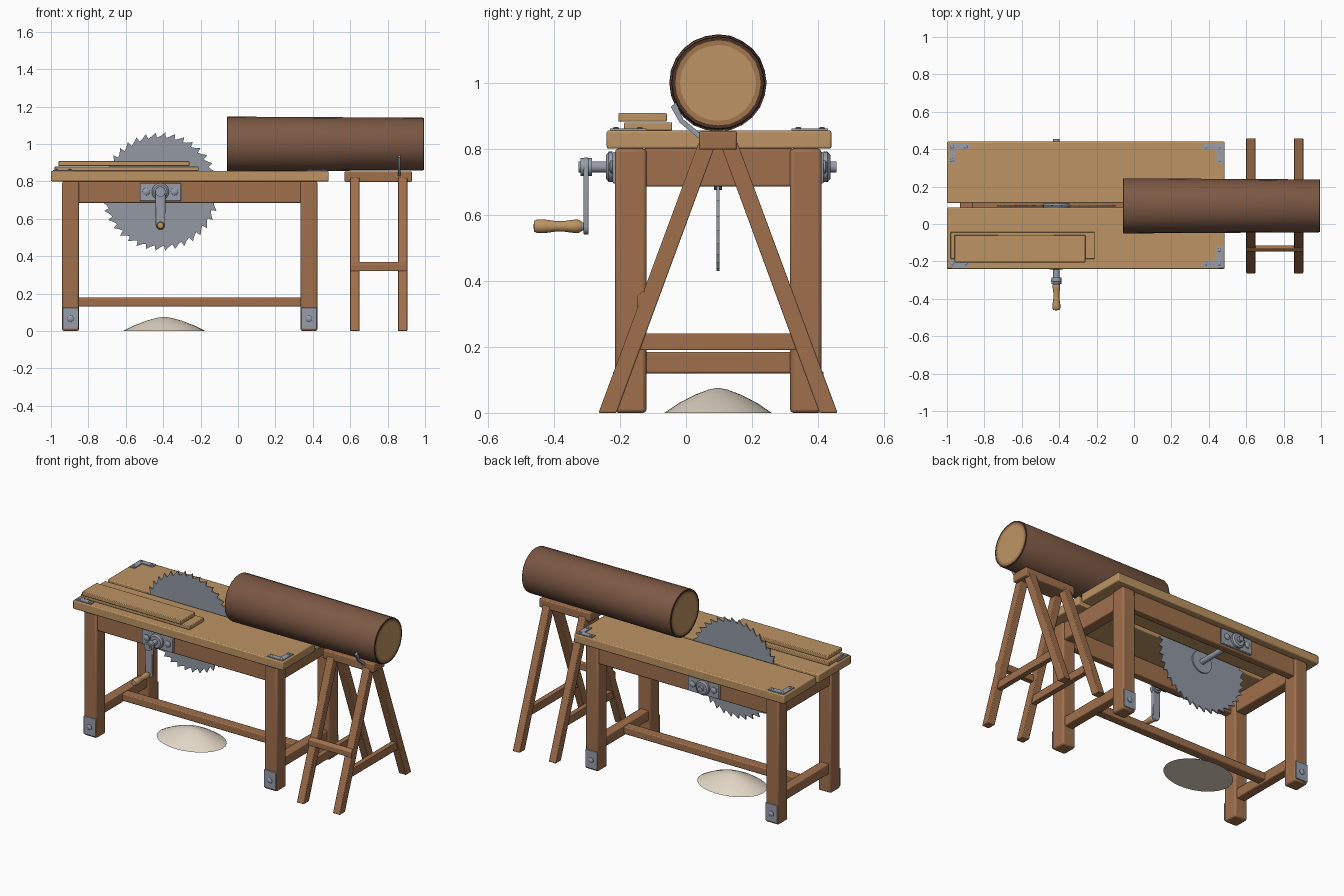
import bpy, bmesh, math, random
from mathutils import Matrix

cube = bpy.data.objects.get("Cube")
if cube:
    bpy.data.objects.remove(cube, do_unlink=True)
random.seed(4)
MID = 0.097          # centre line of the bench in y
BLADE_X, BLADE_Z = -0.415, 0.745
parts = []


def material(name, rgb):
    lin = [((c / 255 + 0.055) / 1.055) ** 2.4 for c in rgb] + [1]
    m = bpy.data.materials.new(name)
    m.use_nodes = True
    m.diffuse_color = lin
    m.node_tree.nodes["Principled BSDF"].inputs["Base Color"].default_value = lin
    return m


FRAME = material("frame wood", (160, 112, 77))
BOARD = material("board wood", (190, 148, 99))
BARK = material("bark", (124, 88, 68))
RIM = material("bark rim", (72, 50, 40))
SAP = material("sapwood", (164, 118, 76))
STEEL = material("steel", (152, 158, 170))
BLADE = material("blade steel", (146, 153, 164))
DUST = material("sawdust", (226, 215, 198))


def finish(name, bm, mats, bevel=0):
    bmesh.ops.remove_doubles(bm, verts=bm.verts, dist=1e-5)
    bmesh.ops.recalc_face_normals(bm, faces=bm.faces)
    me = bpy.data.meshes.new(name)
    bm.to_mesh(me)
    bm.free()
    for m in mats:
        me.materials.append(m)
    ob = bpy.data.objects.new(name, me)
    bpy.context.collection.objects.link(ob)
    if bevel:
        mod = ob.modifiers.new("soft edges", "BEVEL")
        mod.width, mod.segments = bevel, 2
    parts.append(ob)
    return ob


def place(axis, u, v, t):
    return {"x": (t, u, v), "y": (u, t, v), "z": (u, v, t)}[axis]


def box(name, x, y, z, mat, bevel=0.006):
    """Box from three (low, high) ranges."""
    bm = bmesh.new()
    bmesh.ops.create_cube(bm, size=1)
    for v in bm.verts:
        v.co = [(r[0] + r[1]) / 2 + c * (r[1] - r[0]) for r, c in zip((x, y, z), v.co)]
    return finish(name, bm, [mat], bevel)


def prism(name, pts, axis, lo, hi, mat, bevel=0):
    """Outline extruded along an axis."""
    bm = bmesh.new()
    a = [bm.verts.new(place(axis, u, v, lo)) for u, v in pts]
    b = [bm.verts.new(place(axis, u, v, hi)) for u, v in pts]
    bm.faces.new(a)
    bm.faces.new(b)
    for i in range(len(a)):
        j = (i + 1) % len(a)
        bm.faces.new((a[i], a[j], b[j], b[i]))
    return finish(name, bm, [mat], bevel)


def lathe(name, profile, axis, centre, mats, seg=24, rule=None, wobble=0, stretch=1):
    """Profile of (radius, position) spun round an axis through centre."""
    bm = bmesh.new()
    scale = [1 + random.uniform(-wobble, wobble) for _ in range(seg)]
    rings = []
    for r, t in profile:
        rings.append([bm.verts.new(place(axis,
                      centre[0] + r * scale[i] * stretch * math.cos(math.tau * i / seg),
                      centre[1] + r * scale[i] * math.sin(math.tau * i / seg), t))
                      for i in range(seg)])
    for k in range(len(rings) - 1):
        for i in range(seg):
            j = (i + 1) % seg
            f = bm.faces.new((rings[k][i], rings[k][j], rings[k + 1][j], rings[k + 1][i]))
            if rule:
                f.material_index = rule(k)
    bmesh.ops.dissolve_degenerate(bm, edges=bm.edges, dist=1e-5)
    return finish(name, bm, mats)


def rod(name, r, axis, centre, lo, hi, mat, seg=24):
    return lathe(name, [(0, lo), (r, lo), (r, hi), (0, hi)], axis, centre, [mat], seg)


def stud(name, axis, centre, base, out, r=0.014):
    """Domed bolt head pointing along out."""
    h = r * 0.6 * out
    lathe(name, [(r, base), (r, base + h * 0.4), (r * 0.6, base + h * 0.9), (0, base + h)],
          axis, centre, [STEEL], 12)


# Bench top: two boards with the saw slot between
box("bench_top_front", (-1, 0.485), (-0.24, 0.088), (0.80, 0.855), BOARD)
box("bench_top_back", (-1, 0.485), (0.112, 0.44), (0.80, 0.855), BOARD)

# Bench legs, end rails and steel feet
for sx, x in (("left", (0.335, 0.425)), ("right", (-0.94, -0.85))):
    mx = sum(x) / 2
    for sy, y, out in (("front", (-0.215, -0.12), -1), ("back", (0.315, 0.41), 1)):
        tag = f"{sy}_{sx}"
        box(f"bench_leg_{tag}", x, y, (0, 0.80), FRAME, 0.01)
        face = y[0] if out < 0 else y[1]
        box(f"foot_plate_{tag}", (x[0] + 0.003, x[1] - 0.003),
            sorted((face - 0.002 * out, face + 0.006 * out)), (0.012, 0.125), STEEL, 0.002)
        stud(f"foot_bolt_{tag}", "y", (mx, 0.065), face + 0.006 * out, out, 0.017)
    box(f"end_apron_{sx}", (mx - 0.035, mx + 0.035), (-0.13, 0.325), (0.685, 0.80), FRAME)
    box(f"end_stretcher_{sx}", (mx - 0.03, mx + 0.03), (-0.13, 0.325), (0.12, 0.185), FRAME)
box("long_stretcher", (-0.87, 0.355), (MID - 0.03, MID + 0.03), (0.13, 0.178), FRAME)

# Long aprons with bearing plates
for side, y, out in (("front", (-0.205, -0.155), -1), ("back", (0.35, 0.40), 1)):
    box(f"long_apron_{side}", (-0.86, 0.345), y, (0.685, 0.80), FRAME)
    face = y[0] if out < 0 else y[1]
    plate = face + 0.017 * out
    box(f"bearing_plate_{side}", (BLADE_X - 0.11, BLADE_X + 0.11),
        sorted((face, plate)), (0.695, 0.79), STEEL, 0.004)
    for dx in (-0.075, 0.075):
        stud(f"bearing_bolt_{side}", "y", (BLADE_X + dx, BLADE_Z), plate, out, 0.02)
    lathe(f"bearing_hub_{side}", [(0.046, plate), (0.046, plate + 0.012 * out),
          (0.036, plate + 0.02 * out), (0, plate + 0.02 * out)], "y",
          (BLADE_X, BLADE_Z), [STEEL])

# Corner brackets on the bench top, each an L with rivets
for cx, dx in ((-0.99, 1), (0.475, -1)):
    for cy, dy in ((-0.23, 1), (0.43, -1)):
        L = [(0, 0), (0.11, 0), (0.11, 0.035), (0.035, 0.035), (0.035, 0.11), (0, 0.11)]
        prism("corner_bracket", [(cx + dx * u, cy + dy * v) for u, v in L],
              "z", 0.852, 0.861, STEEL)
        for u, v in ((0.018, 0.018), (0.09, 0.018), (0.018, 0.09)):
            stud("bracket_rivet", "z", (cx + dx * u, cy + dy * v), 0.861, 1, 0.009)

# Saw blade with raked teeth, axle and flange
TEETH = 38
outline = []
for i in range(TEETH):
    for part, r in ((0, 0.317), (0.12, 0.289), (0.5, 0.297)):
        a = -math.tau * (i + part) / TEETH
        outline.append((BLADE_X + r * math.cos(a), BLADE_Z + r * math.sin(a)))
prism("saw_blade", outline, "y", MID - 0.004, MID + 0.004, BLADE)
rod("blade_flange", 0.07, "y", (BLADE_X, BLADE_Z), MID - 0.012, MID + 0.012, STEEL, 32)
rod("axle", 0.017, "y", (BLADE_X, BLADE_Z), -0.325, 0.455, STEEL)

# Crank with turned wooden handle
GRIP_Z = 0.565
arc = [math.pi * i / 10 for i in range(11)]
arm = [(BLADE_X + 0.028 * math.cos(a), BLADE_Z + 0.028 * math.sin(a)) for a in arc]
arm += [(BLADE_X - 0.025 * math.cos(a), GRIP_Z - 0.025 * math.sin(a)) for a in arc]
prism("crank_arm", arm, "y", -0.31, -0.295, STEEL, 0.003)
rod("crank_hub", 0.027, "y", (BLADE_X, BLADE_Z), -0.32, -0.285, STEEL)
rod("handle_pin", 0.012, "y", (BLADE_X, GRIP_Z), -0.33, -0.30, STEEL)
lathe("crank_handle", [(0, -0.462), (0.016, -0.46), (0.021, -0.45), (0.021, -0.43),
      (0.016, -0.395), (0.016, -0.37), (0.02, -0.34), (0.02, -0.325), (0.014, -0.315),
      (0, -0.315)], "y", (BLADE_X, GRIP_Z), [BOARD])

# Sawn boards stacked on the bench
box("stacked_board_lower", (-0.98, -0.21), (-0.188, -0.042), (0.855, 0.88), BOARD, 0.004)
box("stacked_board_upper", (-0.96, -0.26), (-0.205, -0.058), (0.882, 0.908), BOARD, 0.004)

# Log: heartwood discs, sapwood rings, dark bark rims, bark side
A, B = -0.06, 0.995
bands = [1, 2, 3, 3, 0, 3, 3, 2, 1]
lathe("log", [(0, A), (0.119, A), (0.133, A), (0.145, A), (0.147, A + 0.006),
      (0.141, B - 0.006), (0.139, B), (0.129, B), (0.115, B), (0, B)], "x", (MID, 0.999),
      [BARK, BOARD, SAP, RIM], 24, lambda k: bands[k], 0.008)

# Trestle: beam, splayed legs, cross ties and side rail
box("trestle_beam", (0.57, 0.93), (0.04, 0.155), (0.797, 0.853), FRAME)
for x in ((0.60, 0.65), (0.855, 0.905)):
    for s in (-1, 1):
        pts = [(0.362, 0), (0.307, 0), (0.005, 0.82), (0.058, 0.82)]
        prism("trestle_leg", [(MID + s * u, v) for u, v in pts], "x", *x, FRAME, 0.004)
    box("trestle_tie", (x[0] + 0.008, x[1] - 0.008), (-0.15, 0.345), (0.19, 0.24), FRAME, 0.003)
rail = [(-0.147, 0.32), (-0.115, 0.32), (-0.115, 0.365), (-0.13, 0.37), (-0.147, 0.355)]
prism("trestle_side_rail", rail, "x", 0.60, 0.905, FRAME, 0.003)

# Steel dog holding the log to the trestle
hook = [(-0.03, 0.94), (-0.046, 0.927), (-0.02, 0.88), (0.01, 0.855), (0.045, 0.825),
        (0.052, 0.838), (0.018, 0.868), (-0.008, 0.888)]
prism("log_dog", hook, "x", 0.855, 0.869, STEEL)

# Sawdust heap
lathe("sawdust_heap", [(0, 0), (0.163, 0), (0.12, 0.029), (0.07, 0.055), (0.03, 0.07),
      (0, 0.076)], "z", (-0.395, MID), [DUST], 28, None, 0, 1.35)

# Smooth round parts, keep edges sharp
bpy.ops.object.select_all(action="DESELECT")
for ob in parts:
    ob.select_set(True)
bpy.context.view_layer.objects.active = parts[0]
bpy.ops.object.shade_smooth_by_angle(angle=math.radians(35))
